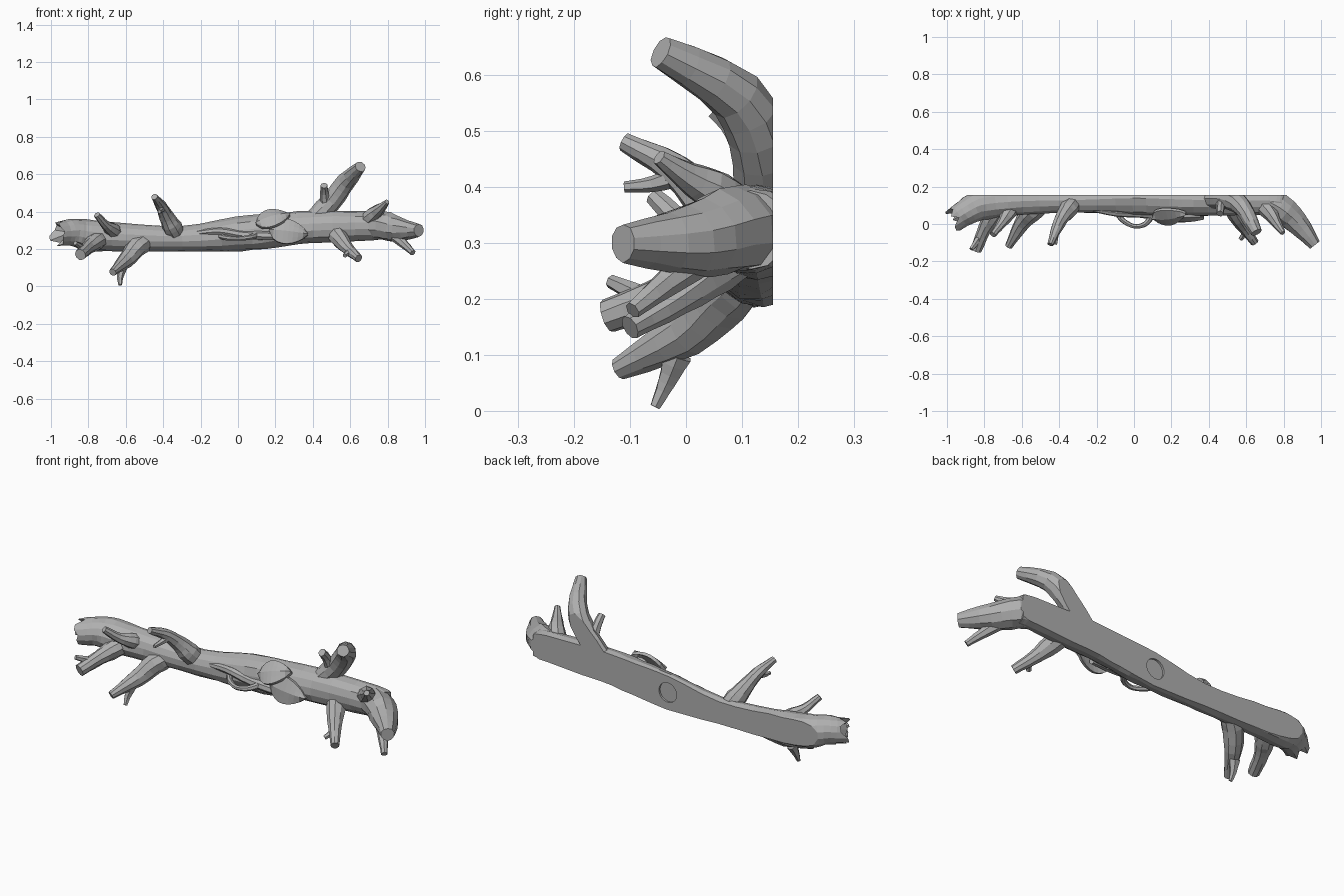
import bpy, bmesh, math, random
from mathutils import Vector

random.seed(4)
BACK = 0.155  # flat mounting plane

cube = bpy.data.objects.get("Cube")
if cube:
    bpy.data.objects.remove(cube, do_unlink=True)

grey = bpy.data.materials.new("plain grey")
grey.use_nodes = True
grey.diffuse_color = (0.43, 0.43, 0.43, 1)
grey.node_tree.nodes["Principled BSDF"].inputs["Base Color"].default_value = (0.43, 0.43, 0.43, 1)


def finish(name, bm):
    """Cut flat at the mounting plane and turn into an object."""
    geom = bm.verts[:] + bm.edges[:] + bm.faces[:]
    cut = bmesh.ops.bisect_plane(bm, geom=geom, plane_co=(0, BACK, 0), plane_no=(0, 1, 0),
                                 clear_outer=True, dist=1e-5)
    edges = [e for e in cut["geom_cut"] if isinstance(e, bmesh.types.BMEdge)]
    if edges:
        bmesh.ops.holes_fill(bm, edges=edges, sides=0)
    bmesh.ops.recalc_face_normals(bm, faces=bm.faces[:])
    mesh = bpy.data.meshes.new(name)
    bm.to_mesh(mesh)
    bm.free()
    mesh.materials.append(grey)
    obj = bpy.data.objects.new(name, mesh)
    bpy.context.collection.objects.link(obj)
    return obj


def smooth_path(points, steps):
    """Catmull-Rom samples through points of x, y, z, radius."""
    p = [Vector(q) for q in points]
    p = [2 * p[0] - p[1]] + p + [2 * p[-1] - p[-2]]
    out = []
    for a, b, c, d in zip(p, p[1:], p[2:], p[3:]):
        for i in range(steps):
            t = i / steps
            out.append(b + (c - a) * t / 2 + (2 * a - 5 * b + 4 * c - d) * t * t / 2
                       + (3 * b - a - 3 * c + d) * t ** 3 / 2)
    return out + [p[-2]]


def limb(name, points, sides=9, steps=3, rough=0.05, jagged=0.0):
    """Tapering faceted tube, optionally with a splintered end."""
    path = smooth_path(points, steps)
    bm = bmesh.new()
    rings = []
    side = None
    for i, q in enumerate(path):
        ahead, behind = path[min(i + 1, len(path) - 1)], path[max(i - 1, 0)]
        along = (ahead.xyz - behind.xyz).normalized()
        ref = side if side else Vector((0, 0, 1))
        side = (ref - along * ref.dot(along)).normalized()
        other = along.cross(side)
        last = i == len(path) - 1
        ring = []
        for k in range(sides):
            a = math.tau * k / sides
            r = q.w * (1 + random.uniform(-rough, rough))
            co = q.xyz + (side * math.cos(a) + other * math.sin(a)) * r
            if last:
                co += along * jagged * random.uniform(-0.6, 0.6)
            ring.append(bm.verts.new(co))
        rings.append(ring)
    for r0, r1 in zip(rings, rings[1:]):
        for k in range(sides):
            n = (k + 1) % sides
            bm.faces.new((r0[k], r0[n], r1[n], r1[k]))
    bm.faces.new(rings[0])
    if jagged:
        hollow = bm.verts.new(path[-1].xyz - along * jagged)
        for k in range(sides):
            bm.faces.new((rings[-1][k], rings[-1][(k + 1) % sides], hollow))
    else:
        bm.faces.new(rings[-1])
    return finish(name, bm)


def leaf(name, base, tip, normal, width):
    """Thin pointed leaf with a folded midrib."""
    base, tip, normal = Vector(base), Vector(tip), Vector(normal).normalized()
    along = tip - base
    across = along.normalized().cross(normal)
    bm = bmesh.new()
    rows = []
    for i in range(9):
        t = i / 8
        w = width * max(0.03, math.sin(math.pi * t ** 0.8) ** 0.7)
        mid = base + along * t + normal * 0.015 * math.sin(math.pi * t)
        rows.append([bm.verts.new(mid + across * w * s + normal * (0.006 - 0.012 * abs(s)))
                     for s in (-1, -0.5, 0, 0.5, 1)])
    for a, b in zip(rows, rows[1:]):
        for k in range(4):
            bm.faces.new((a[k], a[k + 1], b[k + 1], b[k]))
    grown = bmesh.ops.extrude_face_region(bm, geom=bm.faces[:])
    for v in grown["geom"]:
        if isinstance(v, bmesh.types.BMVert):
            v.co -= normal * 0.016
    return finish(name, bm)


# Main trunk, splintered at its right end
trunk = limb("trunk", [(0.79, 0.115, 0.325, 0.07), (0.72, 0.125, 0.325, 0.078), (0.4, 0.128, 0.318, 0.087),
                       (0.2, 0.133, 0.3, 0.09), (0, 0.138, 0.28, 0.092), (-0.3, 0.128, 0.255, 0.067),
                       (-0.6, 0.122, 0.262, 0.075), (-0.8, 0.105, 0.275, 0.082), (-0.88, 0.075, 0.288, 0.074),
                       (-0.95, 0.03, 0.284, 0.064)], sides=14, rough=0.035, jagged=0.065)

# Round recess in the flat back
bpy.ops.mesh.primitive_cylinder_add(vertices=32, radius=0.052, depth=0.02,
                                    location=(0, BACK, 0.283), rotation=(math.pi / 2, 0, 0))
cutter = bpy.context.object
cutter.name = "recess_cutter"
cutter.data.materials.append(grey)
cutter.hide_render = True
cutter.hide_set(True)
recess = trunk.modifiers.new("back_recess", "BOOLEAN")
recess.operation = "DIFFERENCE"
recess.object = cutter

# Branches and their side twigs, rooted inside the trunk
limb("left_end_hook", [(0.68, 0.135, 0.325, 0.066), (0.775, 0.09, 0.325, 0.077), (0.87, 0.008, 0.305, 0.064),
                       (0.967, -0.112, 0.3, 0.034)], sides=10)
limb("left_end_twig", [(0.83, 0.03, 0.28, 0.035), (0.89, -0.04, 0.225, 0.024), (0.935, -0.095, 0.18, 0.016)], 7)
limb("left_tall_branch", [(0.38, 0.135, 0.33, 0.055), (0.5, 0.135, 0.455, 0.056), (0.58, 0.09, 0.563, 0.05),
                          (0.655, -0.045, 0.64, 0.03)], sides=10)
limb("left_tall_stub", [(0.47, 0.125, 0.43, 0.032), (0.463, 0.09, 0.5, 0.023), (0.46, 0.055, 0.54, 0.02)], 7)
limb("left_upper_twig", [(0.67, 0.12, 0.33, 0.045), (0.725, 0.06, 0.385, 0.042), (0.765, 0.0, 0.42, 0.026),
                         (0.797, -0.048, 0.453, 0.014)], 8)
limb("left_lower_branch", [(0.5, 0.13, 0.31, 0.045), (0.545, 0.05, 0.255, 0.048), (0.59, -0.02, 0.2, 0.033),
                           (0.645, -0.1, 0.15, 0.022)])
limb("left_lower_twig", [(0.6, -0.03, 0.195, 0.022), (0.585, -0.06, 0.178, 0.015), (0.57, -0.08, 0.165, 0.013)], 6)
limb("right_tall_branch", [(-0.31, 0.135, 0.25, 0.04), (-0.35, 0.08, 0.315, 0.052), (-0.38, 0.04, 0.37, 0.04),
                           (-0.412, -0.02, 0.432, 0.03), (-0.447, -0.11, 0.48, 0.017)])
limb("right_tall_twig", [(-0.4, -0.01, 0.42, 0.02), (-0.415, -0.06, 0.405, 0.014), (-0.42, -0.11, 0.4, 0.01)], 6)
limb("right_upper_twig", [(-0.63, 0.13, 0.265, 0.04), (-0.67, 0.06, 0.3, 0.04), (-0.71, 0.0, 0.33, 0.025),
                          (-0.755, -0.057, 0.383, 0.017)], 8)
limb("right_end_branch", [(-0.71, 0.12, 0.27, 0.045), (-0.76, 0.04, 0.24, 0.048), (-0.8, -0.03, 0.21, 0.037),
                          (-0.843, -0.14, 0.17, 0.03)])
limb("right_end_twig", [(-0.82, -0.06, 0.195, 0.024), (-0.845, -0.1, 0.215, 0.017), (-0.87, -0.135, 0.232, 0.012)], 6)
limb("right_lower_branch", [(-0.46, 0.13, 0.26, 0.045), (-0.54, 0.07, 0.21, 0.054), (-0.6, 0.0, 0.14, 0.043),
                            (-0.67, -0.12, 0.076, 0.02)])
limb("right_lower_twig", [(-0.62, -0.015, 0.1, 0.028), (-0.63, -0.035, 0.05, 0.017), (-0.63, -0.055, 0.008, 0.01)], 6)

# Vine looping over the front, with strands hugging the trunk
limb("vine_loop", [(-0.1, 0.07, 0.27, 0.014), (-0.06, 0.02, 0.26, 0.014), (0.0, -0.012, 0.256, 0.012),
                   (0.06, 0.0, 0.262, 0.014), (0.1, 0.05, 0.275, 0.018)], 7, 4)
limb("vine_stem", [(-0.22, 0.08, 0.285, 0.014), (-0.1, 0.06, 0.295, 0.02), (0.03, 0.055, 0.275, 0.022),
                   (0.16, 0.045, 0.27, 0.024), (0.3, 0.055, 0.26, 0.018)], 7, 4)

# Pair of leaves
leaf("upper_leaf", (0.095, 0.03, 0.34), (0.275, 0.05, 0.39), (-0.15, -0.75, 0.65), 0.062)
leaf("lower_leaf", (0.165, 0.03, 0.305), (0.375, 0.03, 0.28), (0, -1, 0.2), 0.068)
